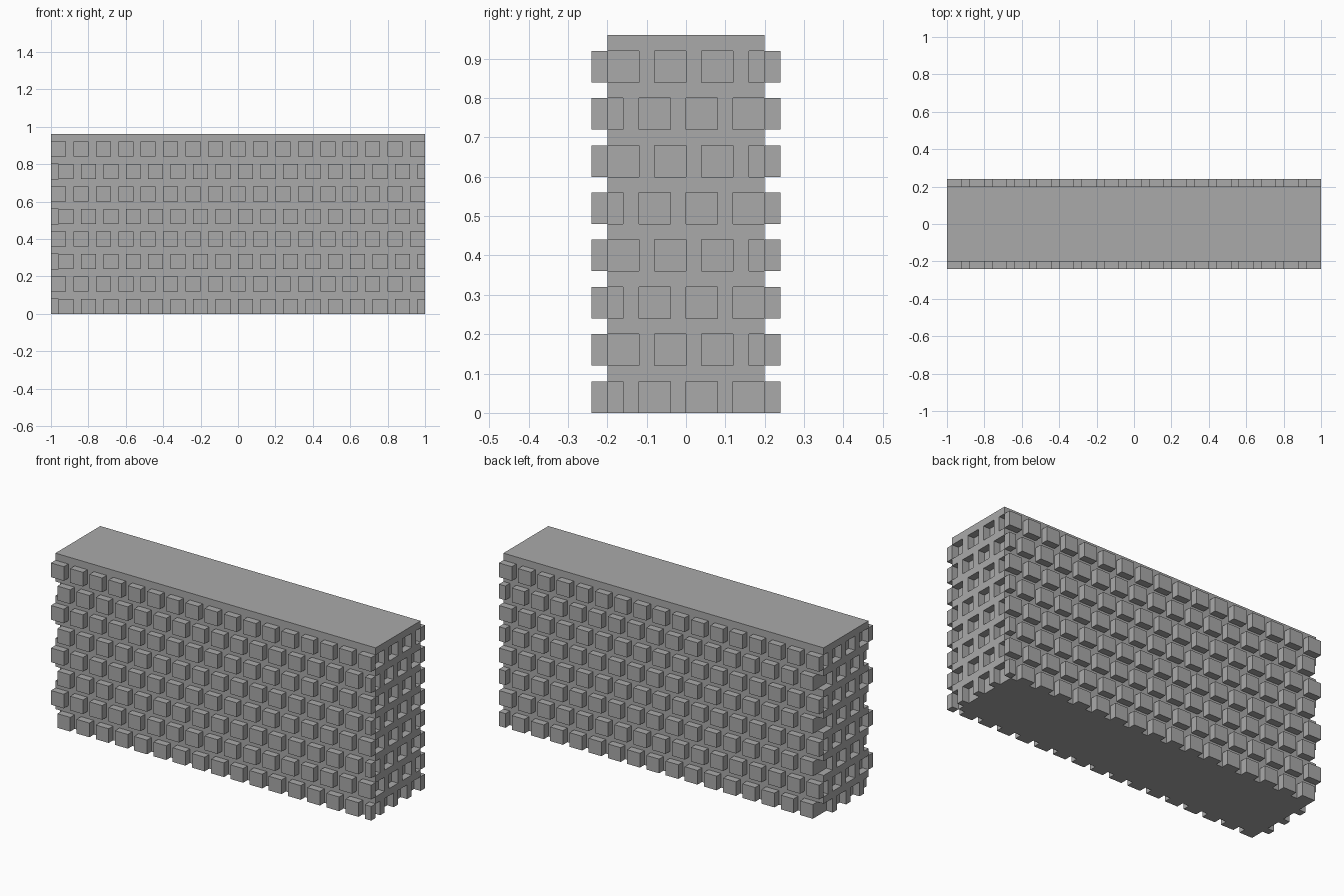
import bpy
import bmesh
from mathutils import Matrix, Vector

cube = bpy.data.objects.get("Cube")
if cube:
    bpy.data.objects.remove(cube, do_unlink=True)

PITCH, SIZE, DEPTH, ROWS = 0.12, 0.08, 0.04, 8
HALF_X, HALF_Y = 1.0, 0.2
HEIGHT = PITCH * ROWS

stone = bpy.data.materials.new("stone grey")
stone.use_nodes = True
colour = (0.4, 0.4, 0.4, 1)
stone.diffuse_color = colour
stone.node_tree.nodes["Principled BSDF"].inputs["Base Color"].default_value = colour


def box(bm, x, y, z):
    """Add a box from (low, high) ranges on each axis."""
    ranges = (x, y, z)
    centre = Vector([(a + b) / 2 for a, b in ranges])
    scale = Matrix.Diagonal([b - a for a, b in ranges] + [1])
    bmesh.ops.create_cube(bm, size=1, matrix=Matrix.Translation(centre) @ scale)


def make_object(name, bm):
    mesh = bpy.data.meshes.new(name)
    bm.to_mesh(mesh)
    bm.free()
    mesh.materials.append(stone)
    obj = bpy.data.objects.new(name, mesh)
    bpy.context.collection.objects.link(obj)


# Solid wall body
bm = bmesh.new()
inner = HALF_X - DEPTH
box(bm, (-inner, inner), (-HALF_Y, HALF_Y), (0, HEIGHT))
make_object("wall_core", bm)

# Raised studs on the long faces, shifted on alternate rows
for name, y in (("front_studs", (-HALF_Y - DEPTH, -HALF_Y)),
                ("back_studs", (HALF_Y, HALF_Y + DEPTH))):
    bm = bmesh.new()
    for row in range(ROWS):
        z = row * PITCH
        start = -HALF_X + (DEPTH if row % 2 == 0 else 0)
        for col in range(17):
            x = start + col * PITCH
            box(bm, (x, min(x + SIZE, HALF_X)), y, (z, z + SIZE))
    make_object(name, bm)

# End lattices of rails and posts, leaving square pockets between
for name, x in (("right_end_lattice", (-HALF_X, -inner)),
                ("left_end_lattice", (inner, HALF_X))):
    bm = bmesh.new()
    for row in range(ROWS):
        z = row * PITCH
        box(bm, x, (-HALF_Y, HALF_Y), (z + SIZE, z + PITCH))
        start = -HALF_Y + (DEPTH if row % 2 == 0 else SIZE)
        for col in range(3):
            y = start + col * PITCH
            box(bm, x, (y, y + DEPTH), (z, z + SIZE))
    make_object(name, bm)
